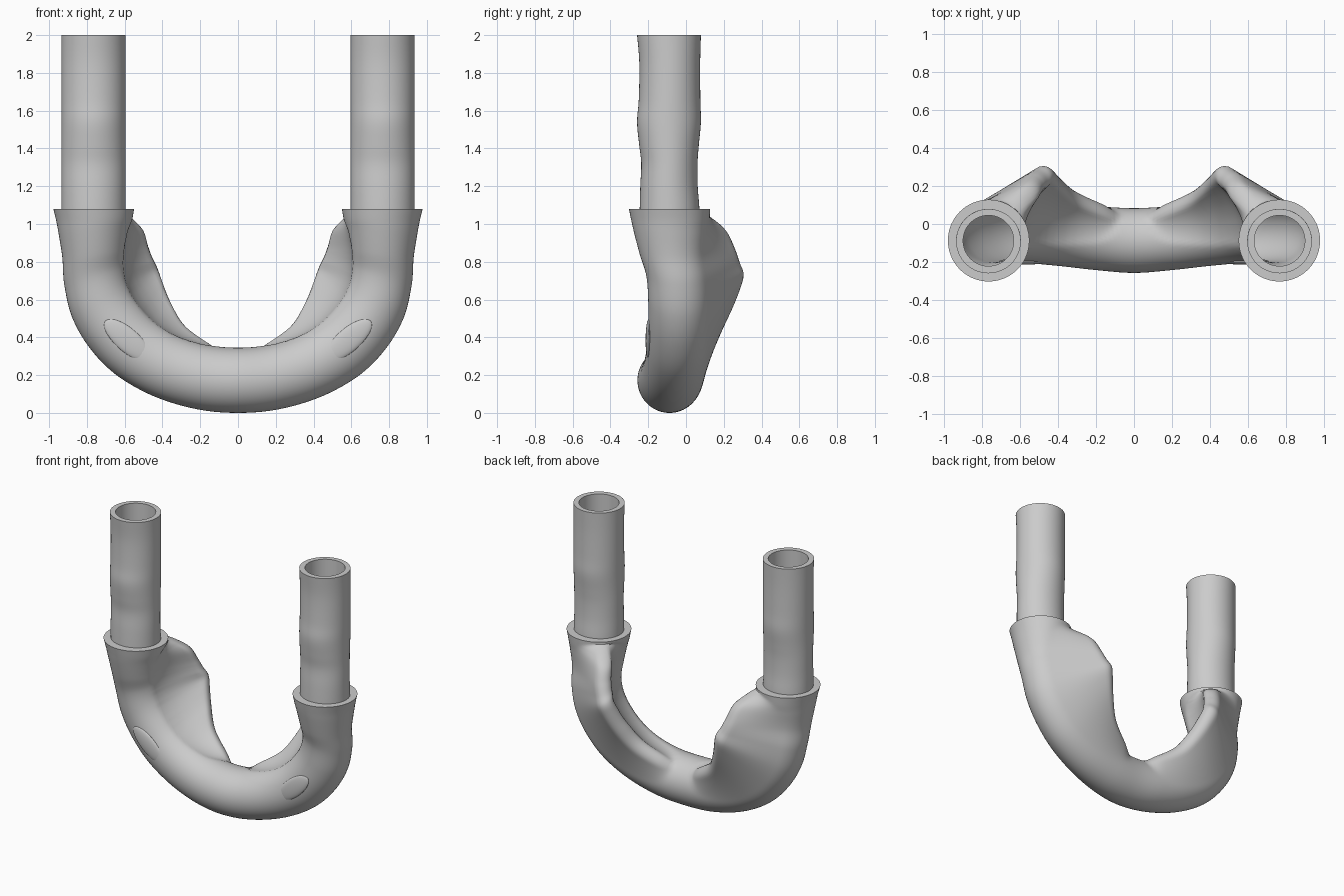
import bpy, bmesh, math
from mathutils import Vector

if "Cube" in bpy.data.objects:
    bpy.data.objects.remove(bpy.data.objects["Cube"])

N = 72       # points around each section
STEPS = 8    # rows between stations
RT = 0.06    # rounding radius of the fin edge

# Stations: outer x,z | inner x,z | front y, half depth | fin reach, fin max y
ST = [
    (0.00, 0.00, 0.00, 0.345, -0.257, 0.170, 0.29, 0.03),
    (0.22, 0.02, 0.16, 0.36, -0.243, 0.168, 0.355, 0.105),
    (0.45, 0.09, 0.31, 0.41, -0.222, 0.165, 0.41, 0.17),
    (0.65, 0.205, 0.43, 0.49, -0.207, 0.165, 0.48, 0.235),
    (0.79, 0.35, 0.52, 0.59, -0.20, 0.165, 0.52, 0.285),
    (0.88, 0.51, 0.57, 0.68, -0.20, 0.165, 0.52, 0.305),
    (0.92, 0.68, 0.59, 0.77, -0.21, 0.165, 0.49, 0.285),
    (0.93, 0.82, 0.59, 0.86, -0.245, 0.175, 0.46, 0.26),
    (0.95, 0.95, 0.575, 0.96, -0.275, 0.195, 0.45, 0.215),
    (0.963, 1.02, 0.56, 1.022, -0.29, 0.207, 0.41, 0.15),
    (0.978, 1.08, 0.55, 1.08, -0.302, 0.215, 0.36, 0.06),
]


def catmull(a, b, c, d, t):
    return [0.5 * (2 * q + (r - p) * t + (2 * p - 5 * q + 4 * r - s) * t * t
                   + (3 * q - p - 3 * r + s) * t ** 3) for p, q, r, s in zip(a, b, c, d)]


def resample(pts, n):
    pts = pts + [pts[0]]
    acc = [0]
    for a, b in zip(pts, pts[1:]):
        acc.append(acc[-1] + (b - a).length)
    out, j = [], 0
    for i in range(n):
        s = acc[-1] * i / n
        while acc[j + 1] < s:
            j += 1
        out.append(pts[j].lerp(pts[j + 1], (s - acc[j]) / max(acc[j + 1] - acc[j], 1e-9)))
    return out


def section(st):
    """Teardrop: an ellipse bridged to a small fin circle, hollowed on the inner side."""
    ox, oz, ix, iz, fy, ry, reach, ty = st
    o, d = Vector((ox, 0, oz)), Vector((ix - ox, 0, iz - oz))
    ru = d.length / 2
    d.normalize()
    c, t = Vector((ru, fy + ry)), Vector((reach - RT, ty - RT))
    pts, was_tip = [], False
    for i in range(360):
        a = math.radians(i - 90)
        n = Vector((math.cos(a), math.sin(a)))
        e = math.hypot(ru * n.x, ry * n.y)
        tip = t.dot(n) + RT > c.dot(n) + e
        p = t + n * RT if tip else c + Vector((ru * ru * n.x, ry * ry * n.y)) / e
        if tip and not was_tip and pts:
            q, gap = pts[-1], (p - pts[-1]).length
            for k in range(1, 12):
                s = k / 12
                pts.append(q.lerp(p, s) - n * gap * 0.4 * s * (1 - s))
        pts.append(p)
        was_tip = tip
    return [o + d * p.x + Vector((0, p.y, 0)) for p in resample(pts, N)]


def loft(name, rings, closed=False):
    bm = bmesh.new()
    rows = [[bm.verts.new(p) for p in r] for r in rings]
    pairs = list(zip(rows, rows[1:])) + ([(rows[-1], rows[0])] if closed else [])
    for a, b in pairs:
        for i in range(len(a)):
            j = (i + 1) % len(a)
            bm.faces.new((a[i], a[j], b[j], b[i]))
    bmesh.ops.recalc_face_normals(bm, faces=bm.faces)
    me = bpy.data.meshes.new(name)
    bm.to_mesh(me)
    bm.free()
    ob = bpy.data.objects.new(name, me)
    bpy.context.collection.objects.link(ob)
    finish(ob)
    return ob


def finish(ob):
    bpy.ops.object.select_all(action='DESELECT')
    ob.select_set(True)
    bpy.context.view_layer.objects.active = ob
    bpy.ops.object.shade_smooth_by_angle(angle=math.radians(40))
    mod = ob.modifiers.new("Mirror", 'MIRROR')
    mod.merge_threshold = 0.0005


def circle(x, y, z, r):
    return [Vector((x + r * math.sin(2 * math.pi * i / N),
                    y - r * math.cos(2 * math.pi * i / N), z)) for i in range(N)]


# U-shaped body with fins, flat rim on top
first = [-ST[1][0], ST[1][1], -ST[1][2]] + list(ST[1][3:])
ctrl = [first] + ST + [ST[-1]]
rings = []
for k in range(1, len(ctrl) - 2):
    for s in range(STEPS):
        rings.append(section(catmull(*ctrl[k - 1:k + 3], s / STEPS)))
top = section(ST[-1])
mid = Vector((0.764, -0.087, 1.08))
rings += [top, [mid + (p - mid) * 0.72 for p in top]]
u_body = loft("u_body", rings)
if sum(p.normal.z * p.area for p in u_body.data.polygons if p.center.z > 1.079) < 0:
    u_body.data.flip_normals()

# Hollow upright tubes, slightly wavy in depth: z, centre y, half depth
WAVE = [(0.97, -0.087, 0.158), (1.08, -0.087, 0.158), (1.20, -0.09, 0.152),
        (1.32, -0.088, 0.149), (1.42, -0.09, 0.158), (1.54, -0.09, 0.169),
        (1.66, -0.087, 0.163), (1.85, -0.086, 0.161), (2.0, -0.09, 0.169)]
wave = [WAVE[0]] + WAVE + [WAVE[-1]]
prof = [catmull(*wave[k - 1:k + 3], s / 5) for k in range(1, len(wave) - 2) for s in range(5)]
prof.append(WAVE[-1])
outer = []
for z, y, h in prof:
    outer.append([Vector((p.x, y + (p.y - y) * h / 0.17, z)) for p in circle(0.765, y, z, 0.17)])
inner = [circle(0.765, -0.088, z, 0.133) for z in (2.0, 1.5, 0.97)]
loft("upright_tube", outer + inner, closed=True)

# Shallow oval pads on the front of the bends
bpy.ops.mesh.primitive_uv_sphere_add(segments=40, ring_count=20, radius=1)
pad = bpy.context.object
pad.name = "front_pad"
for v in pad.data.vertices:
    x, y, z = v.co.x * 0.155, v.co.y * 0.017, v.co.z * 0.062
    a = math.radians(41)
    v.co = (0.585 + x * math.cos(a) - z * math.sin(a), -0.197 + y,
            0.385 + x * math.sin(a) + z * math.cos(a))
finish(pad)
